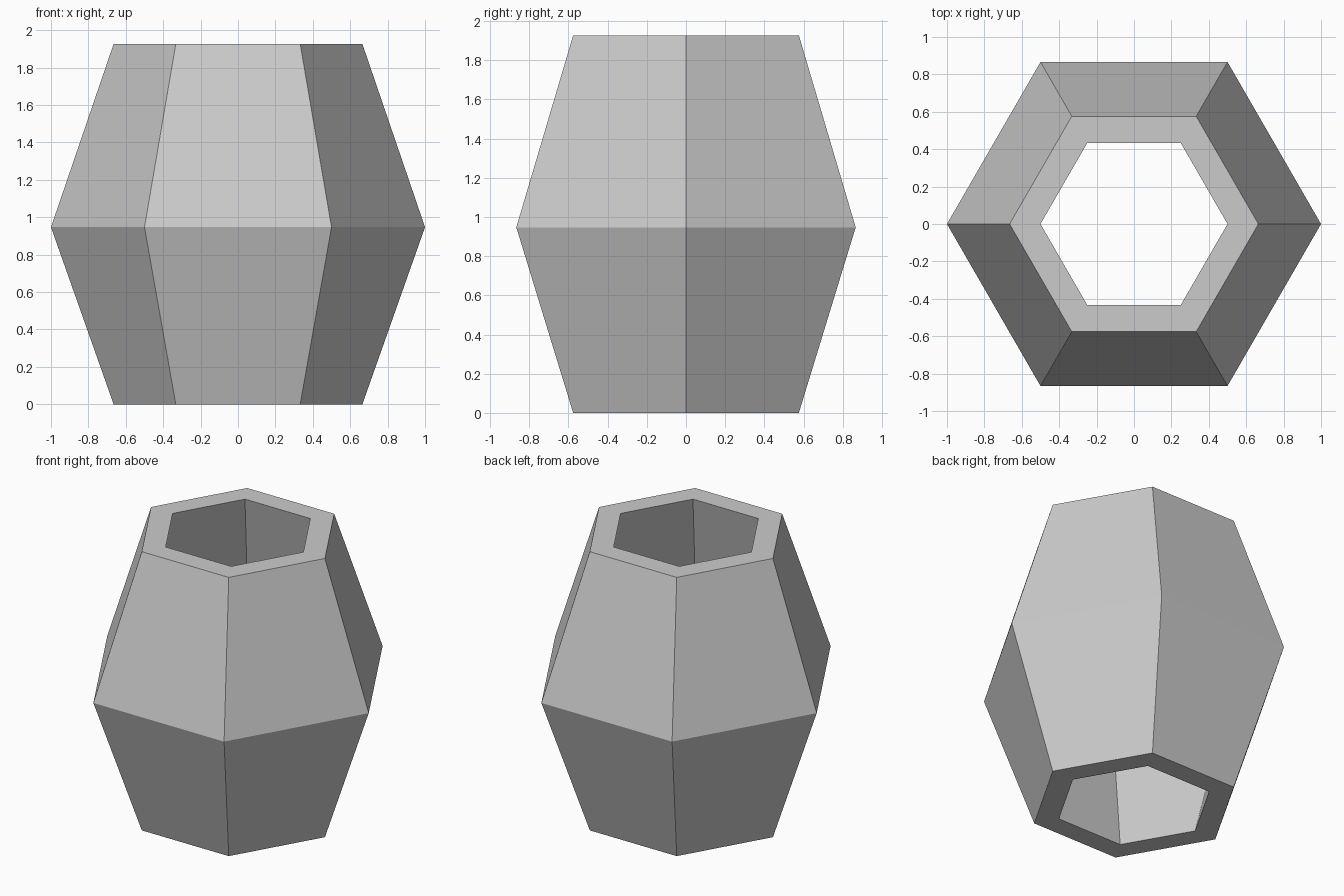
import bpy, bmesh
from math import cos, sin, pi

if "Cube" in bpy.data.objects:
    bpy.data.objects.remove(bpy.data.objects["Cube"])

SIDES = 6
# Closed wall cross-section (radius, z): outer skin upward, inner skin downward
PROFILE = [(0.665, 0), (1.0, 0.947), (0.665, 1.927),
           (0.5, 1.927), (0.75, 0.947), (0.5, 0)]

# Hollow hexagonal barrel, open at both ends
bm = bmesh.new()
rings = [[bm.verts.new((r * cos(2 * pi * i / SIDES), r * sin(2 * pi * i / SIDES), z))
          for i in range(SIDES)] for r, z in PROFILE]
for k, ring in enumerate(rings):
    nxt = rings[(k + 1) % len(rings)]
    for i in range(SIDES):
        j = (i + 1) % SIDES
        bm.faces.new((ring[i], ring[j], nxt[j], nxt[i]))
bmesh.ops.recalc_face_normals(bm, faces=bm.faces)

mesh = bpy.data.meshes.new("hexagonal_barrel")
bm.to_mesh(mesh)
bm.free()
barrel = bpy.data.objects.new("hexagonal_barrel", mesh)
bpy.context.collection.objects.link(barrel)
